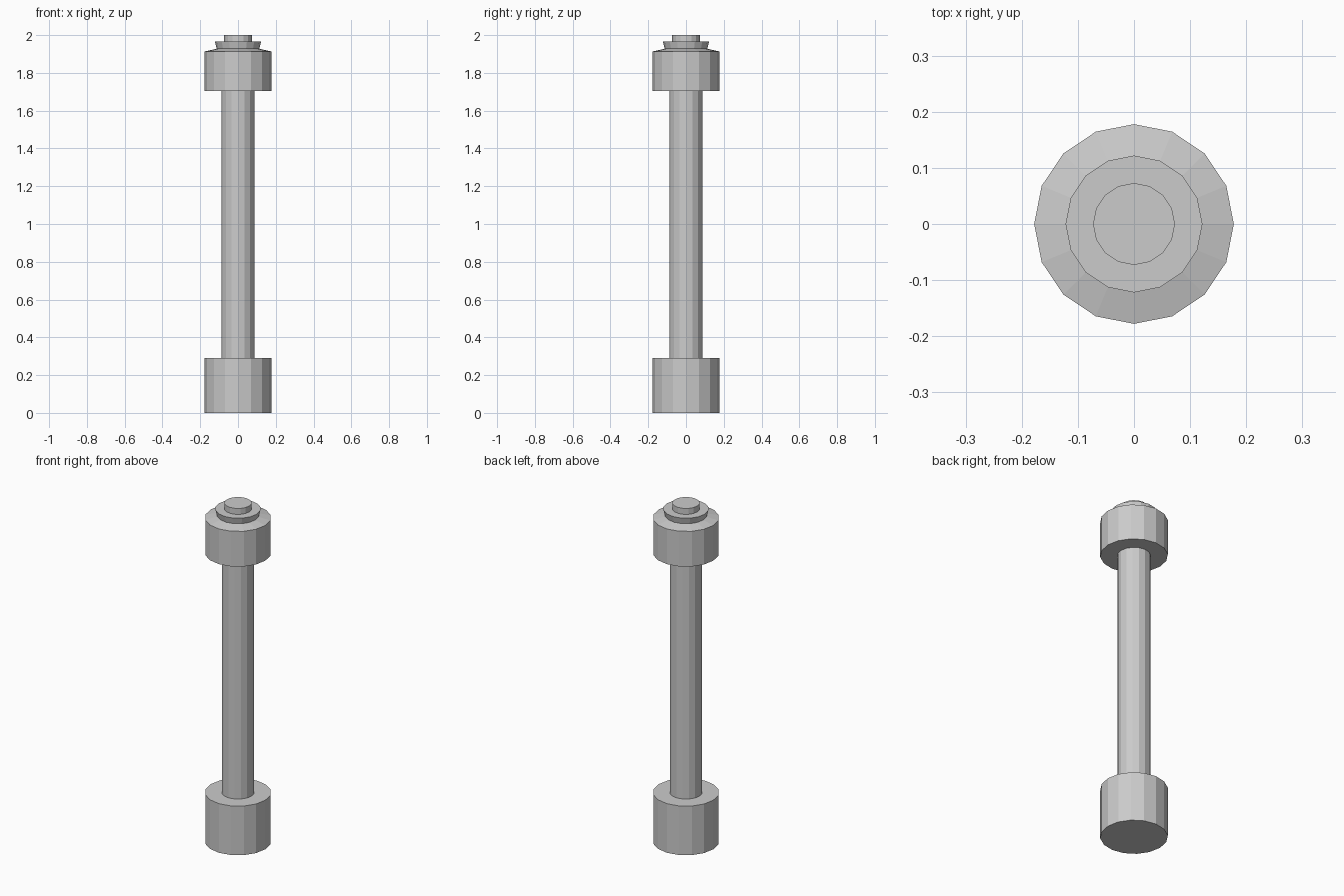
import bpy
import bmesh
from math import cos, sin, tau

if "Cube" in bpy.data.objects:
    bpy.data.objects.remove(bpy.data.objects["Cube"])

SIDES = 16


def lathe(name, profile):
    """Closed faceted solid turned around z from (radius, height) points."""
    bm = bmesh.new()
    rings = [[bm.verts.new((r * cos(tau * i / SIDES), r * sin(tau * i / SIDES), z))
              for i in range(SIDES)] for r, z in profile]
    for low, high in zip(rings, rings[1:]):
        for i in range(SIDES):
            j = (i + 1) % SIDES
            bm.faces.new((low[i], low[j], high[j], high[i]))
    bm.faces.new(rings[0][::-1])
    bm.faces.new(rings[-1])
    mesh = bpy.data.meshes.new(name)
    bm.to_mesh(mesh)
    bm.free()
    obj = bpy.data.objects.new(name, mesh)
    bpy.context.collection.objects.link(obj)
    return obj


# Wide foot
lathe("lower_collar", [(0.178, 0.0), (0.178, 0.29)])

# Long rod, seated slightly into both collars
lathe("shaft", [(0.088, 0.28), (0.088, 1.715)])

# Upper collar with shallow sloped shoulder
lathe("upper_collar", [(0.178, 1.705), (0.178, 1.913), (0.112, 1.928)])

# Flared washer and end stud
lathe("flared_washer", [(0.112, 1.926), (0.122, 1.965)])
lathe("end_stud", [(0.073, 1.96), (0.073, 2.0)])
